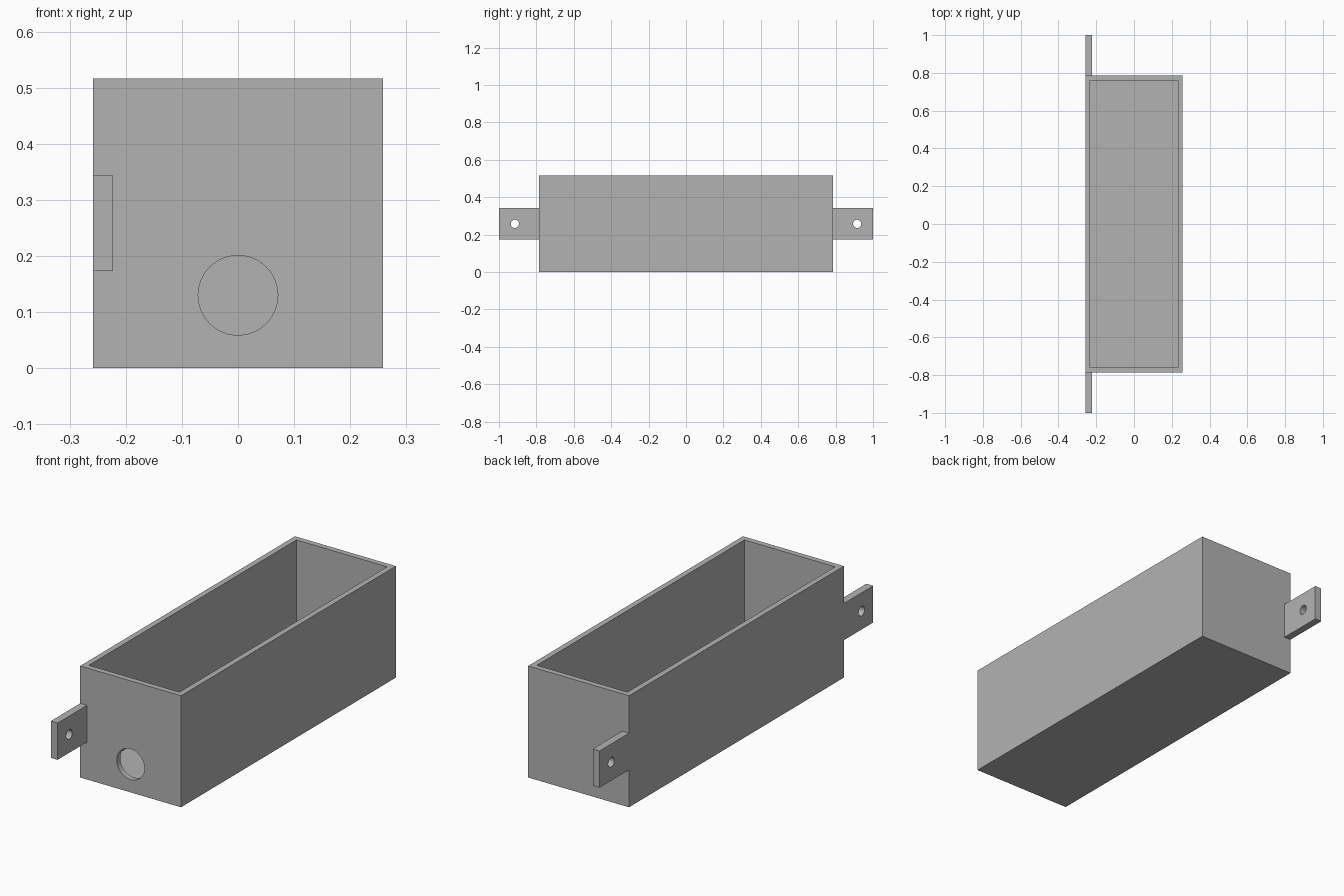
import bpy
import math
from mathutils import Vector

cube = bpy.data.objects.get("Cube")
if cube:
    bpy.data.objects.remove(cube, do_unlink=True)

grey = bpy.data.materials.new("plain_grey")
grey.use_nodes = True
colour = (0.45, 0.45, 0.45, 1)
grey.diffuse_color = colour
grey.node_tree.nodes["Principled BSDF"].inputs["Base Color"].default_value = colour

HALF_W, HALF_L, HEIGHT, WALL = 0.258, 0.785, 0.516, 0.026
TAB_THICK = 0.035


def box(name, low, high):
    low, high = Vector(low), Vector(high)
    bpy.ops.mesh.primitive_cube_add(size=1, location=(low + high) / 2)
    ob = bpy.context.object
    ob.name = name
    ob.scale = high - low
    bpy.ops.object.transform_apply(location=False, rotation=False, scale=True)
    ob.data.materials.append(grey)
    return ob


def rod(name, centre, radius, depth, rotation):
    bpy.ops.mesh.primitive_cylinder_add(
        vertices=48, radius=radius, depth=depth, location=centre, rotation=rotation)
    ob = bpy.context.object
    ob.name = name
    ob.data.materials.append(grey)
    return ob


def cut(target, cutter):
    mod = target.modifiers.new("cut", "BOOLEAN")
    mod.operation = "DIFFERENCE"
    mod.solver = "EXACT"
    mod.object = cutter
    bpy.ops.object.select_all(action="DESELECT")
    target.select_set(True)
    bpy.context.view_layer.objects.active = target
    bpy.ops.object.modifier_apply(modifier=mod.name)
    bpy.data.objects.remove(cutter, do_unlink=True)


# Open-topped box with a round cable hole in the front wall
body = box("open_box", (-HALF_W, -HALF_L, 0), (HALF_W, HALF_L, HEIGHT))
cut(body, box("cavity", (WALL - HALF_W, WALL - HALF_L, WALL),
              (HALF_W - WALL, HALF_L - WALL, HEIGHT + 0.1)))
cut(body, rod("cable_hole", (0, -HALF_L, 0.13), 0.071, 0.2, (math.pi / 2, 0, 0)))
parts = [body]

# Mounting tabs flush with the right side, each with a screw hole
for name, side in (("front_tab", -1), ("back_tab", 1)):
    y_near, y_far = sorted((side * HALF_L, side))
    tab = box(name, (-HALF_W, y_near, 0.173), (TAB_THICK - HALF_W, y_far, 0.343))
    cut(tab, rod("screw_hole", (-HALF_W, side * 0.915, 0.258), 0.022, 0.2,
                 (0, math.pi / 2, 0)))
    parts.append(tab)

# Smooth the hole walls, keep the box edges sharp
for ob in parts:
    bpy.ops.object.select_all(action="DESELECT")
    ob.select_set(True)
    bpy.context.view_layer.objects.active = ob
    bpy.ops.object.shade_smooth_by_angle(angle=math.radians(30))
